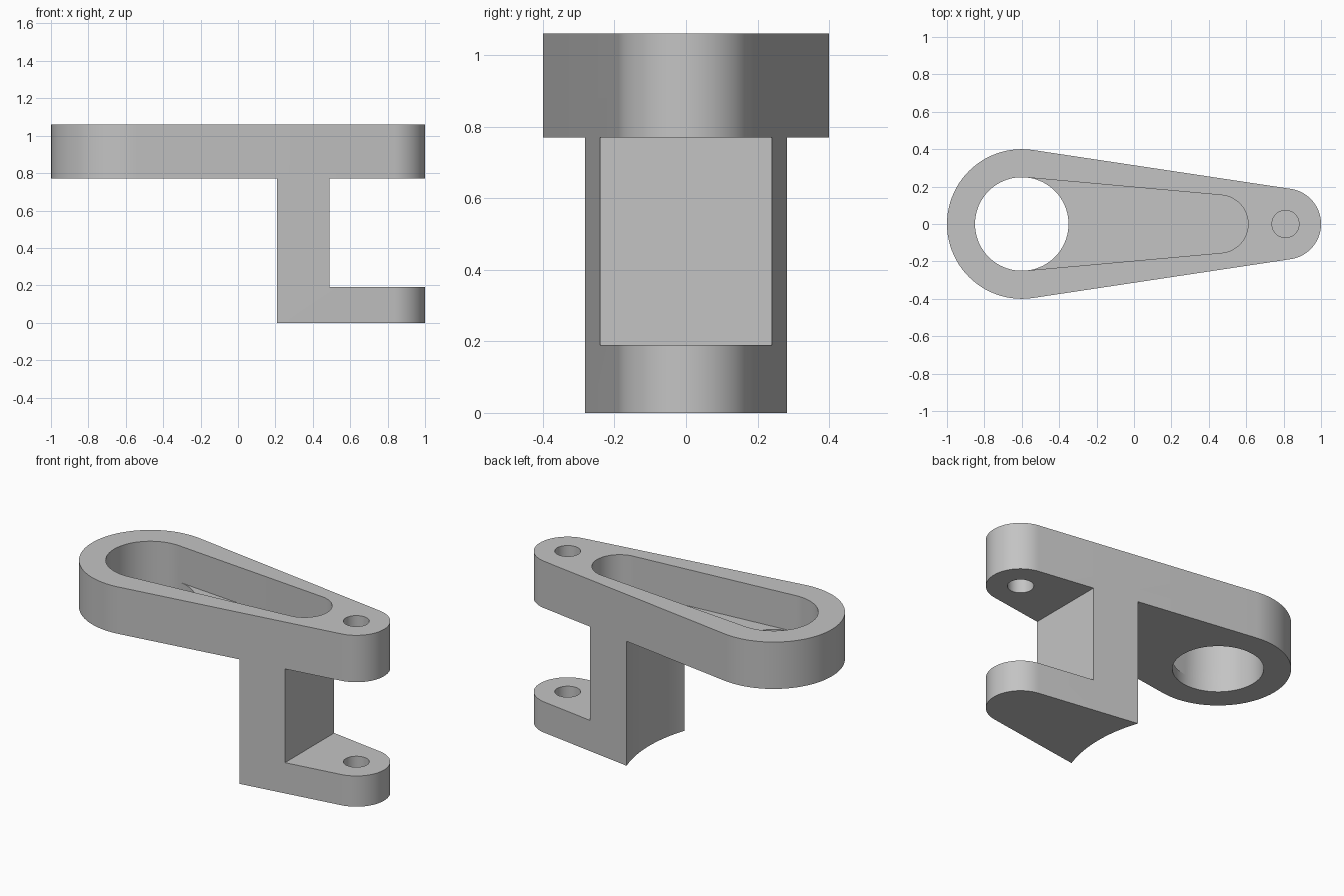
import bpy, bmesh
from math import pi, sin, cos, acos, radians

if "Cube" in bpy.data.objects:
    bpy.data.objects.remove(bpy.data.objects["Cube"])

BIG_X, PIN_X = -0.6, 0.81            # centres of the bore and the pin
ARM_BOTTOM, TOP = 0.77, 1.06
POCKET_FLOOR, PLATE_TOP = 0.835, 0.19

grey = bpy.data.materials.new("light grey")
grey.use_nodes = True
grey.diffuse_color = (0.55, 0.55, 0.55, 1)
grey.node_tree.nodes["Principled BSDF"].inputs["Base Color"].default_value = grey.diffuse_color


def arc(x, r, start, end, steps=48):
    return [(x + r * cos(start + (end - start) * i / steps),
             r * sin(start + (end - start) * i / steps)) for i in range(steps + 1)]


def tangent_angle(x0, r0, x1, r1):
    return acos((r0 - r1) / (x1 - x0))


def rounded_outline(x0, r0, x1, r1, a):
    """Large arc on the left, small arc on the right, meeting at angle a."""
    return arc(x0, r0, a, 2 * pi - a) + arc(x1, r1, -a, a)


def prism(name, outline, z0, z1):
    bm = bmesh.new()
    face = bm.faces.new([bm.verts.new((x, y, z0)) for x, y in outline])
    top = bmesh.ops.extrude_face_region(bm, geom=[face])["geom"]
    bmesh.ops.translate(bm, vec=(0, 0, z1 - z0),
                        verts=[v for v in top if isinstance(v, bmesh.types.BMVert)])
    bmesh.ops.remove_doubles(bm, verts=bm.verts, dist=1e-5)
    bmesh.ops.recalc_face_normals(bm, faces=bm.faces)
    mesh = bpy.data.meshes.new(name)
    bm.to_mesh(mesh)
    bm.free()
    obj = bpy.data.objects.new(name, mesh)
    bpy.context.collection.objects.link(obj)
    mesh.materials.append(grey)
    return obj


# Full-height tapered block
shape = (BIG_X, 0.4, PIN_X, 0.19)
bracket = prism("tapered_bracket", rounded_outline(*shape, tangent_angle(*shape)), 0, TOP)

# Pocket and bore share their arc points so their walls line up
pocket = (BIG_X, 0.25, 0.455, 0.155)
a = tangent_angle(*pocket)
cutters = [
    # concave clearance under the arm
    prism("clearance_cutter", arc(BIG_X, 0.857, 0, 2 * pi, 160), -0.5, ARM_BOTTOM),
    # open jaw between arm and lower plate
    prism("jaw_cutter", [(0.49, -1), (1.5, -1), (1.5, 1), (0.49, 1)], PLATE_TOP, ARM_BOTTOM),
    # tapered pocket in the arm
    prism("pocket_cutter", rounded_outline(*pocket, a), POCKET_FLOOR, TOP + 0.3),
    # through bore
    prism("bore_cutter", rounded_outline(BIG_X, 0.25, BIG_X, 0.25, a), 0.5, POCKET_FLOOR + 0.1),
    # pin hole, blind in the lower plate
    prism("pin_cutter", arc(PIN_X, 0.0725, 0, 2 * pi), 0.06, TOP + 0.3),
]

bpy.ops.object.select_all(action='DESELECT')
bpy.context.view_layer.objects.active = bracket
bracket.select_set(True)
for cutter in cutters:
    cutter.hide_render = True
    mod = bracket.modifiers.new(cutter.name, 'BOOLEAN')
    mod.operation, mod.solver, mod.object = 'DIFFERENCE', 'EXACT', cutter
    bpy.ops.object.modifier_apply(modifier=mod.name)
    bpy.data.objects.remove(cutter)

bpy.ops.object.shade_smooth_by_angle(angle=radians(30))
